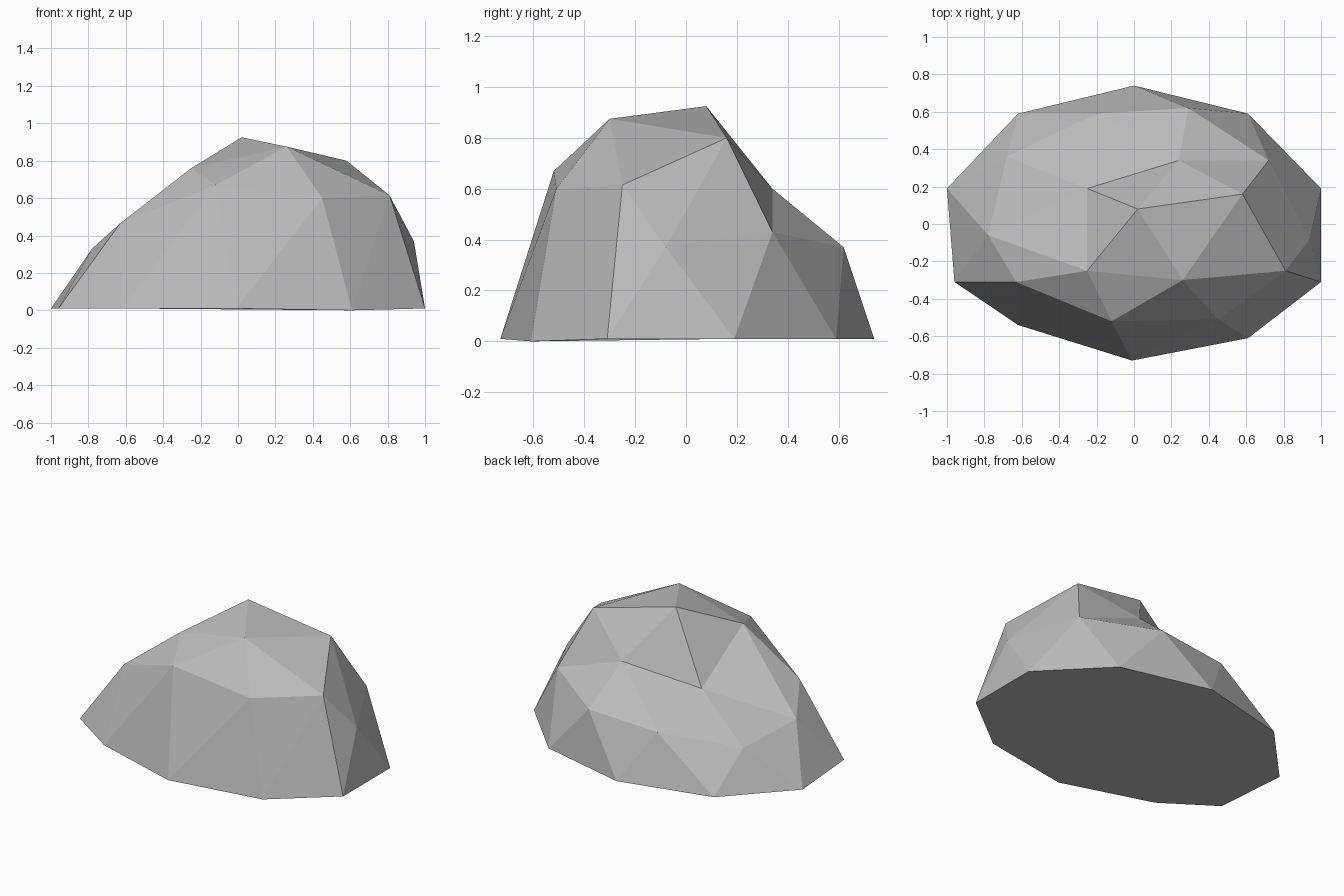
import bpy
import bmesh

# Remove the default cube if present
default_cube = bpy.data.objects.get("Cube")
if default_cube:
    bpy.data.objects.remove(default_cube, do_unlink=True)


def make_material(name, grey):
    material = bpy.data.materials.new(name)
    material.use_nodes = True
    colour = (grey, grey, grey, 1)
    material.diffuse_color = colour
    shader = material.node_tree.nodes["Principled BSDF"]
    shader.inputs["Base Color"].default_value = colour
    return material


# Boulder cross-sections, each running anticlockwise from the left side
base_outline = [(1, .19), (.61, .59), (0, .74), (-.62, .59), (-1, .19),
                (-.96, -.31), (-.62, -.54), (-.01, -.73), (.61, -.61), (1, -.31)]
shoulder_points = [(.94, -.08, .37), (.72, .34, .43), (.29, .62, .37),
                   (-.2, .59, .335), (-.68, .36, .27), (-.78, -.06, .33),
                   (-.63, -.31, .465), (-.12, -.52, .67), (.45, -.51, .6),
                   (.81, -.25, .615)]
crown_points = [(.58, .16, .8), (.24, .34, .6), (-.25, .19, .49),
                (-.25, -.25, .76), (.26, -.3, .875)]
peak_point = (.02, .08, .925)


def build_boulder(name, material):
    mesh = bpy.data.meshes.new(name)
    bm = bmesh.new()
    base = [bm.verts.new((x, y, .01)) for x, y in base_outline]
    shoulder = [bm.verts.new(point) for point in shoulder_points]
    crown = [bm.verts.new(point) for point in crown_points]
    peak = bm.verts.new(peak_point)
    base[8].co.z = 0  # lowest corner touches the ground

    # Sides: a zigzag band of triangles from base to shoulder
    count = len(base)
    for i in range(count):
        following = (i + 1) % count
        bm.faces.new((base[i], shoulder[following], shoulder[i]))
        bm.faces.new((base[i], base[following], shoulder[following]))

    # Crown: a fan around each crown point, closing at the peak
    for k, corner in enumerate(crown):
        next_corner = crown[(k + 1) % len(crown)]
        before, middle, after = (shoulder[2 * k + step] for step in (-1, 0, 1))
        bm.faces.new((before, middle, corner))
        bm.faces.new((middle, after, corner))
        bm.faces.new((corner, after, next_corner))
        bm.faces.new((corner, next_corner, peak))

    # Flat underside
    bm.faces.new(list(reversed(base)))
    bmesh.ops.recalc_face_normals(bm, faces=bm.faces)
    for face in bm.faces:
        face.smooth = False
    bm.to_mesh(mesh)
    bm.free()
    mesh.materials.append(material)
    boulder = bpy.data.objects.new(name, mesh)
    bpy.context.scene.collection.objects.link(boulder)
    return boulder


build_boulder("boulder", make_material("stone grey", .5))
